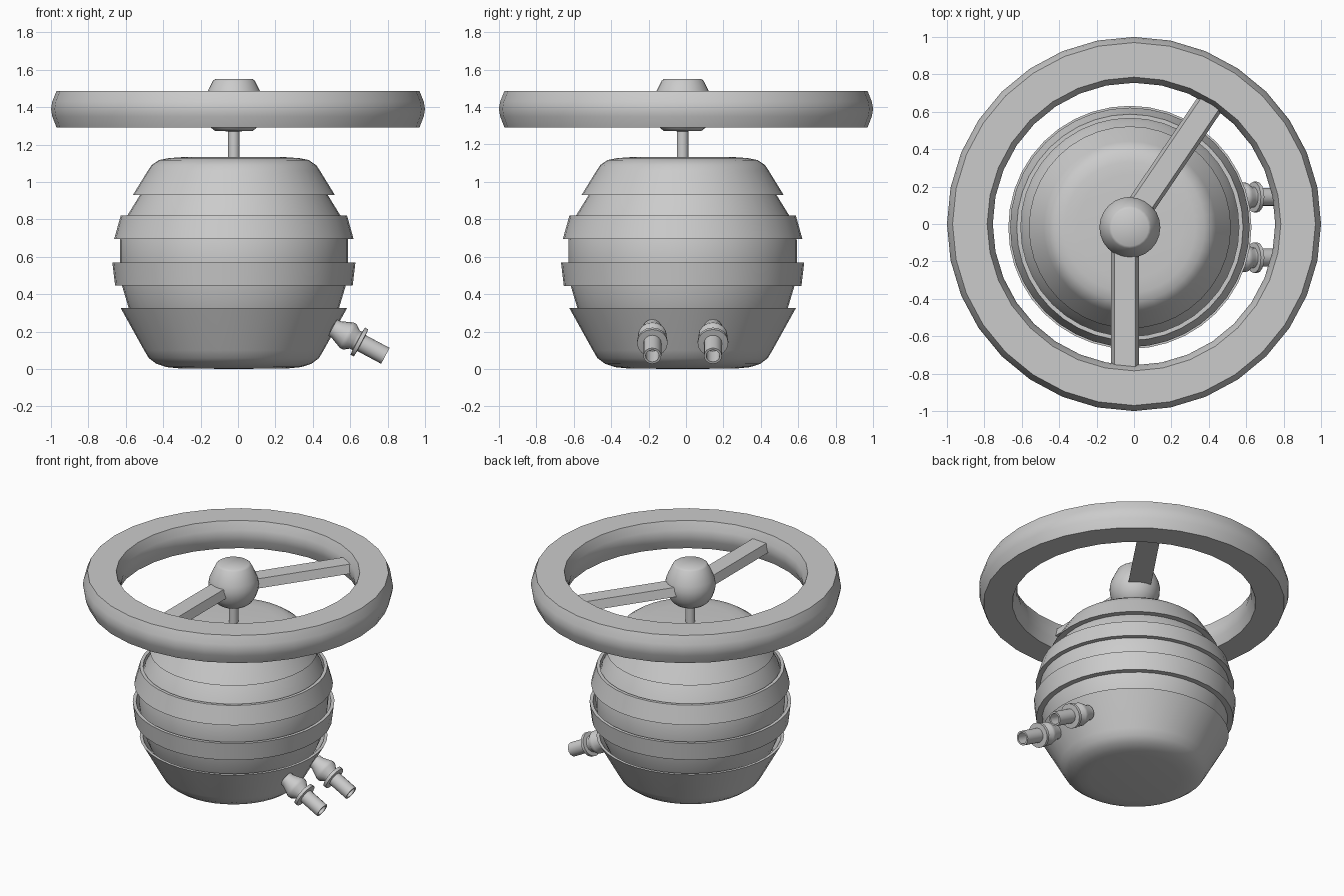
import bpy, bmesh, math
from mathutils import Vector, Matrix

if "Cube" in bpy.data.objects:
    bpy.data.objects.remove(bpy.data.objects["Cube"])

AX, AY = -0.022, -0.018      # axis of body, stem and hub


def finish(name, bm, matrix=None, smooth=40):
    bmesh.ops.remove_doubles(bm, verts=bm.verts, dist=1e-5)
    bmesh.ops.recalc_face_normals(bm, faces=bm.faces)
    me = bpy.data.meshes.new(name)
    bm.to_mesh(me)
    bm.free()
    ob = bpy.data.objects.new(name, me)
    bpy.context.collection.objects.link(ob)
    if matrix is not None:
        ob.matrix_world = matrix
    bpy.ops.object.select_all(action='DESELECT')
    ob.select_set(True)
    bpy.context.view_layer.objects.active = ob
    if smooth:
        bpy.ops.object.shade_smooth_by_angle(angle=math.radians(smooth))
    return ob


def lathe(name, profile, matrix, seg=32, ring=False, smooth=40):
    """Revolve (radius, z) points; ring=True closes the cross-section."""
    bm = bmesh.new()
    vs = [bm.verts.new((r, 0, z)) for r, z in profile]
    pairs = list(zip(vs, vs[1:])) + ([(vs[-1], vs[0])] if ring else [])
    es = [bm.edges.new(p) for p in pairs]
    bmesh.ops.spin(bm, geom=vs + es, cent=(0, 0, 0), axis=(0, 0, 1),
                   angle=math.tau, steps=seg, use_duplicate=False)
    return finish(name, bm, matrix, smooth)


axis = Matrix.Translation((AX, AY, 0))

# bottom bowl with open lip
lathe("bottom_bowl", [(0, 0), (.29, .003), (.36, .01), (.415, .028), (.455, .058),
                      (.48, .10), (.605, .325), (.585, .325), (.535, .25), (0, .25)], axis, 40)

# barrel core showing between the bands
lathe("barrel_core", [(0, .22), (.515, .22), (.562, .325), (.598, .445), (.61, .57),
                      (.61, .69), (.57, .82), (.505, .925), (.49, .95), (0, .95)], axis, 40)

# two wrapped bands
for name, z0, r0, z1, r1 in (("lower_band", .445, .635, .57, .65),
                             ("upper_band", .695, .64, .82, .605)):
    lathe(name, [(r0, z0), (r1, z1), (r1 - .022, z1), (r0 - .045, z0)], axis, 40, ring=True)

# rounded top cap
lathe("top_cap", [(0, .93), (.54, .93), (.46, 1.06), (.44, 1.09), (.40, 1.117),
                  (.35, 1.127), (.28, 1.132), (0, 1.134)], axis, 40)

# stem and hub
lathe("stem", [(0, 1.1), (.031, 1.1), (.031, 1.32), (0, 1.32)], axis, 16)
lathe("wheel_hub", [(0, 1.27), (.10, 1.272), (.12, 1.288), (.145, 1.325), (.16, 1.37), (.163, 1.41),
                    (.155, 1.45), (.14, 1.485), (.113, 1.54), (.10, 1.55), (0, 1.55)], axis, 24)

# hand wheel rim
lathe("wheel_rim", [(.97, 1.29), (.993, 1.35), (1, 1.39), (.993, 1.43), (.97, 1.487),
                    (.785, 1.487), (.762, 1.43), (.755, 1.39), (.762, 1.35), (.785, 1.29)],
      Matrix.Identity(4), 32, ring=True)


# two spokes, slightly narrower on top
def spoke(name, start, end, width):
    s, e = Vector(start), Vector(end)
    length = (e - s).length
    bm = bmesh.new()
    bmesh.ops.create_cube(bm, size=1)
    for v in bm.verts:
        top = v.co.z > 0
        v.co = Vector(((v.co.x + .5) * length,
                       v.co.y * (width - (.035 if top else 0)),
                       1.43 if top else 1.37))
    ang = math.atan2(e.y - s.y, e.x - s.x)
    finish(name, bm, Matrix.Translation((s.x, s.y, 0)) @ Matrix.Rotation(ang, 4, 'Z'), 0)


spoke("front_spoke", (-.048, -.05), (-.048, -.765), .148)
spoke("back_spoke", (-.01, .03), (.408, .645), .148)

# pair of sloping outlet nozzles, hollow at the tip
d = Vector((.88, 0, -.47)).normalized()
for name, y in (("front_nozzle", AY - .162), ("back_nozzle", AY + .162)):
    m = Matrix.Translation((.788, y, .07)) @ d.to_track_quat('Z', 'Y').to_matrix().to_4x4()
    lathe(name, [(0, -.325), (.05, -.32), (.05, -.30), (.077, -.235), (.077, -.215), (.055, -.185),
                 (.055, -.17), (.082, -.168), (.082, -.147), (.048, -.145), (.048, 0),
                 (.036, 0), (.036, -.12), (0, -.12)], m, 16)
